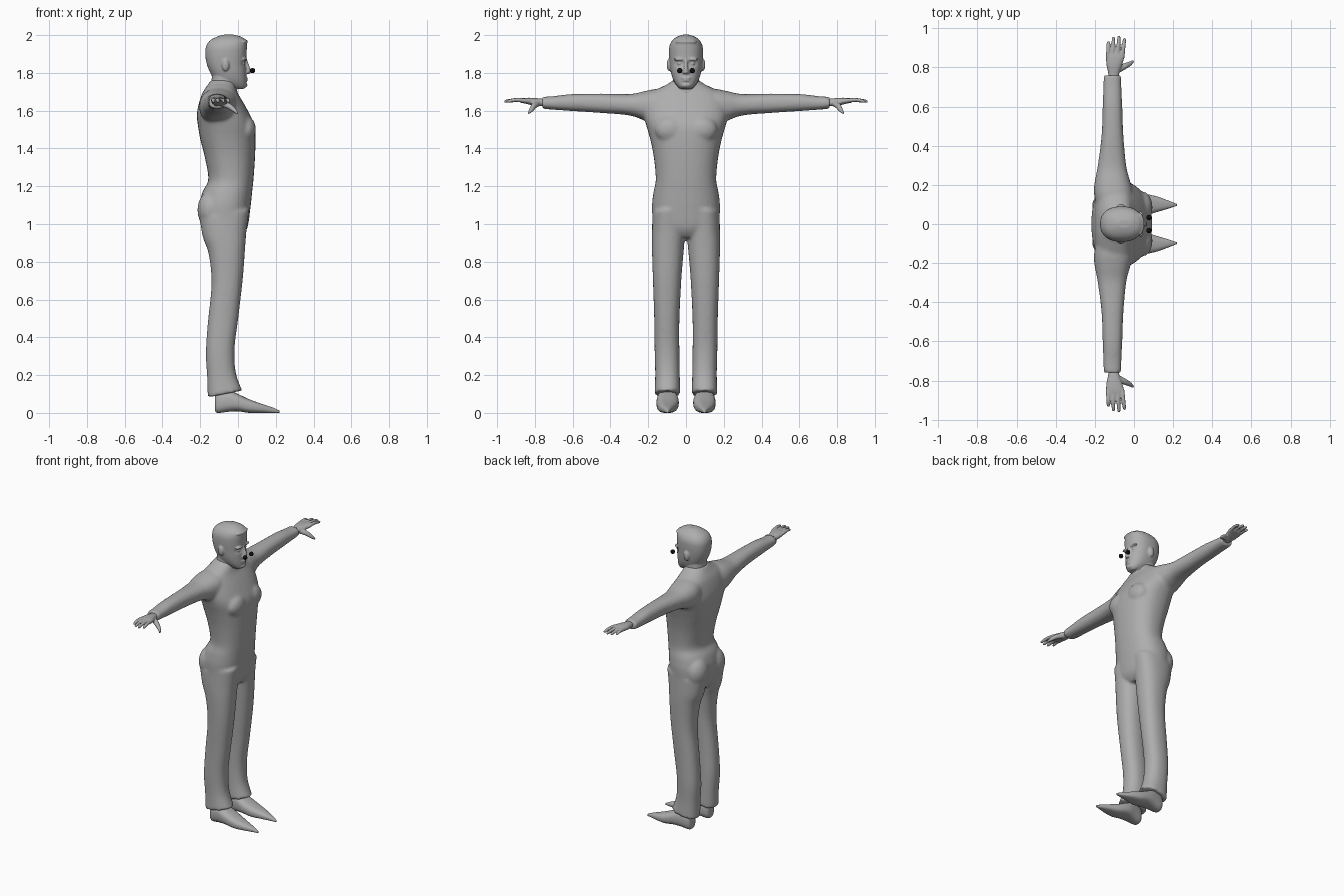
import bpy, bmesh, math
from mathutils import Vector, Matrix

if "Cube" in bpy.data.objects:
    bpy.data.objects.remove(bpy.data.objects["Cube"])


def material(name, value):
    m = bpy.data.materials.new(name)
    m.diffuse_color = (value, value, value, 1)
    m.use_nodes = True
    m.node_tree.nodes["Principled BSDF"].inputs["Base Color"].default_value = m.diffuse_color
    return m


GREY = material("plain grey", 0.42)
BLACK = material("black", 0.005)


def spline(rows, steps):
    """Smooth the table of cross-sections (Catmull-Rom)."""
    out = []
    for i in range(len(rows) - 1):
        p0, p1 = rows[max(i - 1, 0)], rows[i]
        p2, p3 = rows[i + 1], rows[min(i + 2, len(rows) - 1)]
        for s in range(steps):
            t = s / steps
            out.append([b + 0.5 * t * (c - a + t * (2*a - 5*b + 4*c - d + t * (3*(b - c) + d - a)))
                        for a, b, c, d in zip(p0, p1, p2, p3)])
    return out + [list(rows[-1])]


def skin(bm, rings):
    """Bridge rings of points into a closed skin."""
    rings = [[bm.verts.new(p) for p in r] for r in rings]
    n = len(rings[0])
    for a, b in zip(rings, rings[1:]):
        for i in range(n):
            j = (i + 1) % n
            bm.faces.new((a[i], a[j], b[j], b[i]))
    bm.faces.new(rings[0][::-1])
    bm.faces.new(rings[-1])


def loft(bm, axis, rows, side=1, power=2.3, tilt=0.0, n=32, steps=4):
    """Rows: position on axis, then low/high limits on the two other axes."""
    rings = []
    for t, u0, u1, v0, v1 in spline(rows, steps):
        ring = []
        for i in range(n):
            a = 2 * math.pi * i / n
            c, s = math.cos(a), math.sin(a)
            u = (u0 + u1) / 2 + (u1 - u0) / 2 * math.copysign(abs(c) ** (2 / power), c)
            v = (v0 + v1) / 2 + (v1 - v0) / 2 * math.copysign(abs(s) ** (2 / power), s)
            x, y, z = {'x': (t, u, v), 'y': (u, t, v), 'z': (u, v, t)}[axis]
            ring.append((x, y * side, z + tilt * (u - (u0 + u1) / 2)))
        rings.append(ring)
    skin(bm, rings)


def tube(bm, pts, radii, side=1, n=10):
    """Round tapering finger-like rod through points."""
    data = spline([(*p, r) for p, r in zip(pts, radii)], 4)
    centres = [Vector(d[:3]) for d in data]
    rings = []
    for i, d in enumerate(data):
        q = (centres[min(i + 1, len(data) - 1)] - centres[max(i - 1, 0)]).to_track_quat('Z', 'Y')
        ring = []
        for k in range(n):
            a = 2 * math.pi * k / n
            p = centres[i] + q @ Vector((math.cos(a) * d[3], math.sin(a) * d[3], 0))
            ring.append((p.x, p.y * side, p.z))
        rings.append(ring)
    skin(bm, rings)


def ball(bm, loc, size):
    bmesh.ops.create_uvsphere(bm, u_segments=20, v_segments=12, radius=1,
                              matrix=Matrix.Translation(loc) @ Matrix.Diagonal((*size, 1)))


def finish(name, bm, mat, voxel=None, smooth=3):
    bmesh.ops.recalc_face_normals(bm, faces=bm.faces)
    for f in bm.faces:
        f.smooth = True
    me = bpy.data.meshes.new(name)
    bm.to_mesh(me)
    bm.free()
    me.materials.append(mat)
    ob = bpy.data.objects.new(name, me)
    bpy.context.collection.objects.link(ob)
    if voxel:
        r = ob.modifiers.new("fuse", 'REMESH')
        r.mode, r.voxel_size, r.use_smooth_shade = 'VOXEL', voxel, True
        s = ob.modifiers.new("soften", 'SMOOTH')
        s.factor, s.iterations = 0.5, smooth
    return ob


# Clothed body: torso, sleeves and trousers fused together
bm = bmesh.new()
torso = [(.93, -.15, .02, .08), (.98, -.185, .05, .165), (1.085, -.205, .066, .18),
         (1.17, -.188, .075, .172), (1.235, -.157, .082, .16), (1.35, -.175, .09, .17),
         (1.45, -.2, .093, .19), (1.52, -.212, .088, .21), (1.58, -.218, .062, .225),
         (1.64, -.207, .03, .22), (1.69, -.19, .0, .195), (1.72, -.172, -.01, .14),
         (1.745, -.155, -.015, .09), (1.76, -.145, -.02, .072)]
loft(bm, 'z', [(z, a, b, -w, w) for z, a, b, w in torso])
for side in (1, -1):
    loft(bm, 'y', [(.08, -.19, -.01, 1.53, 1.72), (.16, -.205, -.005, 1.53, 1.715),
                   (.22, -.2, -.02, 1.548, 1.703), (.30, -.185, -.04, 1.575, 1.688),
                   (.45, -.166, -.054, 1.588, 1.69), (.60, -.16, -.06, 1.598, 1.688),
                   (.70, -.157, -.064, 1.605, 1.677), (.76, -.155, -.066, 1.61, 1.673)], side)
    loft(bm, 'z', [(.10, -.16, .022, .03, .167), (.20, -.163, -.012, .033, .163),
                   (.33, -.17, -.018, .035, .166), (.49, -.16, .002, .035, .168),
                   (.70, -.14, .026, .025, .175), (.86, -.155, .038, .012, .18),
                   (.95, -.185, .046, .004, .18), (1.05, -.203, .06, .004, .178)], side, tilt=.2)
    ball(bm, (.045, side * .085, 1.5), (.05, .08, .07))
    ball(bm, (-.145, side * .085, 1.075), (.07, .085, .1))
finish("clothed_body", bm, GREY, .01, 4)

# Head with neck, ears and face
bm = bmesh.new()
head = [(1.715, .0, .03, .025), (1.73, -.06, .042, .045), (1.76, -.12, .045, .066),
        (1.80, -.146, .044, .079), (1.85, -.166, .043, .086), (1.90, -.173, .045, .09),
        (1.94, -.169, .047, .088), (1.97, -.15, .045, .074), (1.99, -.115, .02, .05),
        (2.002, -.08, -.02, .02)]
loft(bm, 'z', [(z, a, b, -w, w) for z, a, b, w in head], n=64, steps=6)
for v in bm.verts:  # eye sockets
    if v.co.x > 0:
        d = ((abs(v.co.y) - .034) / .02) ** 2 + ((v.co.z - 1.85) / .014) ** 2
        v.co.x -= .014 * math.exp(-d)
loft(bm, 'z', [(1.69, -.16, .0, -.085, .085), (1.74, -.143, -.01, -.072, .072),
               (1.82, -.135, -.01, -.068, .068)])
tube(bm, [(.04, 0, 1.872), (.05, 0, 1.84), (.056, 0, 1.808), (.05, 0, 1.796)],
     [.007, .009, .013, .008])
for side in (1, -1):
    ball(bm, (-.066, side * .089, 1.842), (.02, .013, .033))
    ball(bm, (.035, side * .036, 1.872), (.014, .03, .008))
    ball(bm, (.028, side * .034, 1.85), (.01, .013, .01))
    ball(bm, (.047, side * .012, 1.803), (.01, .008, .007))
ball(bm, (.043, 0, 1.772), (.01, .027, .005))
ball(bm, (.042, 0, 1.76), (.01, .022, .005))
ball(bm, (.03, 0, 1.735), (.02, .03, .015))
ball(bm, (.028, 0, 1.965), (.025, .058, .012))
finish("head", bm, GREY, .0045, 3)

for side, word in ((1, "left"), (-1, "right")):
    # Hand with four fingers and a thumb
    bm = bmesh.new()
    loft(bm, 'y', [(.73, -.13, -.08, 1.622, 1.66), (.77, -.132, -.075, 1.624, 1.664),
                   (.81, -.14, -.062, 1.628, 1.668), (.85, -.143, -.05, 1.637, 1.668),
                   (.878, -.14, -.048, 1.643, 1.664)], side)
    for x0, x1, tip in ((-.132, -.131, .935), (-.108, -.105, .957),
                        (-.084, -.077, .962), (-.06, -.049, .95)):
        tube(bm, [(x0, .85, 1.653), ((x0 + x1) / 2, .9, 1.657), (x1, tip - .01, 1.65),
                  (x1, tip, 1.648)], [.0115, .0105, .0085, .004], side)
    tube(bm, [(-.09, .785, 1.64), (-.05, .805, 1.625), (-.02, .82, 1.603), (-.003, .835, 1.585)],
         [.018, .016, .0115, .005], side)
    finish(word + "_hand", bm, GREY, .004, 2)

    # Pointed shoe
    bm = bmesh.new()
    loft(bm, 'x', [(-.123, .08, .12, .02, .085), (-.11, .06, .14, .0, .11),
                   (-.05, .045, .152, .006, .12), (.0, .038, .156, .008, .1),
                   (.06, .045, .153, .0, .072), (.12, .062, .14, .0, .05),
                   (.18, .08, .118, .0, .03), (.22, .093, .102, .0, .012)], side, 2.6)
    finish(word + "_shoe", bm, GREY)

    # Small dark bead floating before the face
    bm = bmesh.new()
    ball(bm, (.077, side * .033, 1.812), (.014, .014, .014))
    finish(word + "_bead", bm, BLACK)
